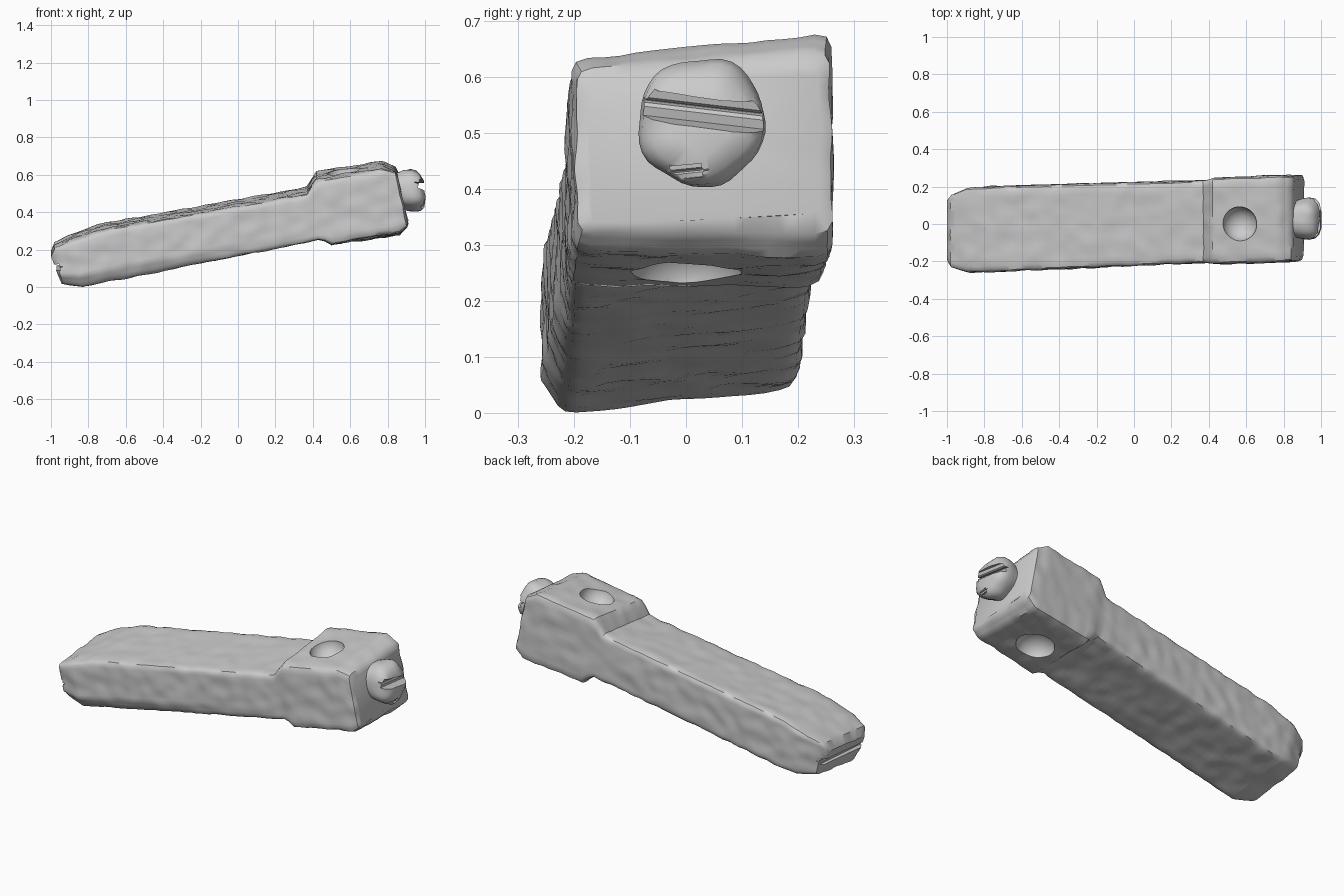
import bpy, bmesh, math
from mathutils import Vector, noise

if "Cube" in bpy.data.objects:
    bpy.data.objects.remove(bpy.data.objects["Cube"])

grey = bpy.data.materials.new("plain grey")
grey.use_nodes = True
COLOUR = (0.6, 0.6, 0.6, 1)
grey.diffuse_color = COLOUR
grey.node_tree.nodes["Principled BSDF"].inputs["Base Color"].default_value = COLOUR


def make(name, bm):
    bmesh.ops.recalc_face_normals(bm, faces=bm.faces)
    mesh = bpy.data.meshes.new(name)
    bm.to_mesh(mesh)
    bm.free()
    mesh.materials.append(grey)
    obj = bpy.data.objects.new(name, mesh)
    bpy.context.collection.objects.link(obj)
    return obj


def roughen(bm, amount, scale):
    # Worn, uneven surface
    bm.normal_update()
    moves = [(v, v.normal * noise.noise(v.co * scale) * amount) for v in bm.verts]
    for v, move in moves:
        v.co += move


def square_ring(n, power):
    # Rounded unit square, evenly divided along each side
    ring = []
    for side in range(4):
        for i in range(n):
            t = -1 + 2 * i / n
            u, v = [(t, -1), (1, t), (-t, 1), (-1, -t)][side]
            k = (abs(u) ** power + abs(v) ** power) ** (1 / power)
            ring.append((u / k, v / k))
    return ring


def loft(bm, rings):
    rows = [[bm.verts.new(p) for p in ring] for ring in rings]
    for a, b in zip(rows, rows[1:]):
        for i in range(len(a)):
            j = (i + 1) % len(a)
            bm.faces.new((a[i], a[j], b[j], b[i]))
    bm.faces.new(rows[0])
    bm.faces.new(rows[-1])


def finish(obj, cutters):
    bpy.context.view_layer.objects.active = obj
    obj.select_set(True)
    for cutter in cutters:
        mod = obj.modifiers.new("cut", "BOOLEAN")
        mod.operation = "DIFFERENCE"
        mod.solver = "EXACT"
        mod.object = cutter
        bpy.ops.object.modifier_apply(modifier=mod.name)
        bpy.data.objects.remove(cutter)
    bpy.ops.object.shade_smooth_by_angle(angle=math.radians(40))
    obj.select_set(False)


# Body: top x, bottom x, top z, bottom z, half width, bottom roll, top roll
stations = [
    (-1.0, -0.96, 0.18, 0.07, 0.165, 0.015, 0.015),
    (-0.98, -0.94, 0.225, 0.035, 0.195, 0.02, 0.02),
    (-0.9, -0.83, 0.265, 0.018, 0.226, 0.022, 0.02),
    (-0.75, -0.7, 0.318, 0.042, 0.228, 0.02, 0.02),
    (0.37, 0.43, 0.518, 0.262, 0.22, 0.015, 0.022),
    (0.395, 0.465, 0.565, 0.25, 0.224, 0.008, 0.025),
    (0.42, 0.5, 0.595, 0.226, 0.23, 0, 0.028),
    (0.77, 0.865, 0.655, 0.284, 0.232, -0.01, 0.025),
    (0.84, 0.902, 0.63, 0.32, 0.227, 0, 0.015),
    (0.855, 0.908, 0.605, 0.345, 0.207, 0.01, 0.015),
]
rings = []
outline = square_ring(16, 16)
for a, b in zip(stations, stations[1:]):
    steps = max(1, round((b[0] - a[0]) / 0.025))
    last = b is stations[-1]
    for s in range(steps + last):
        xt, xb, zt, zb, hw, low, high = [p + (q - p) * s / steps
                                         for p, q in zip(a, b)]
        ring = []
        for u, v in outline:
            t = (v + 1) / 2
            x = xb + (xt - xb) * t
            z = zb + (zt - zb) * t + u * (low + (high - low) * t)
            # Chamfer along the lower front edge, fading toward the head
            lean = 0.07 * max(0, -v - 0.5) * max(0, -u) * min(1, max(0, 0.4 - x))
            ring.append((x, u * hw + 0.036 * x + lean, z))
        rings.append(ring)
bm = bmesh.new()
loft(bm, rings)
roughen(bm, 0.007, 15)
body = make("body", bm)


def bowl(name, x, z, radius, depth):
    # Round hollow cutter, tilted with the body
    bm = bmesh.new()
    bmesh.ops.create_uvsphere(bm, u_segments=40, v_segments=20, radius=1)
    bmesh.ops.scale(bm, vec=(radius, radius, depth), verts=bm.verts)
    obj = make(name, bm)
    obj.location = (x, 0, z)
    obj.rotation_euler = Vector((-0.2, 0, 1)).to_track_quat("Z", "Y").to_euler()
    obj.hide_render = True
    return obj


def slot(name, location, size, tilt):
    # Rounded groove cutter
    bm = bmesh.new()
    bmesh.ops.create_cube(bm, size=1)
    bmesh.ops.scale(bm, vec=size, verts=bm.verts)
    bmesh.ops.bevel(bm, geom=bm.edges[:], offset=min(size) * 0.45, segments=5,
                    affect="EDGES")
    obj = make(name, bm)
    obj.location = location
    obj.rotation_euler = tilt
    obj.hide_render = True
    return obj


finish(body, [
    bowl("top_recess", 0.565, 0.625, 0.092, 0.085),
    bowl("bottom_recess", 0.65, 0.24, 0.1, 0.08),
    slot("end_slot", (-0.99, -0.03, 0.115), (0.1, 0.7, 0.035), (0.08, -0.2, 0)),
])

# Knob on the head end: x, radius
profile = [(0.84, 0.095), (0.87, 0.1), (0.9, 0.11), (0.935, 0.115),
           (0.965, 0.108), (0.985, 0.09), (0.997, 0.055)]
rings = []
for x, r in profile:
    ring = []
    for i in range(40):
        a = math.tau * i / 40
        w = r * (1 + 0.03 * math.cos(5 * a + 1))
        z = w * math.sin(a)
        ring.append((x - 0.1 * z, 0.027 + w * math.cos(a), 0.518 + z))
    rings.append(ring)
bm = bmesh.new()
loft(bm, rings)
roughen(bm, 0.008, 17)
knob = make("knob", bm)
finish(knob, [
    slot("knob_groove", (0.995, 0.03, 0.535), (0.11, 0.4, 0.05), (-0.12, 0.25, 0)),
    slot("knob_notch", (0.995, 0.0, 0.43), (0.05, 0.08, 0.025), (0.1, 0.1, 0)),
])
